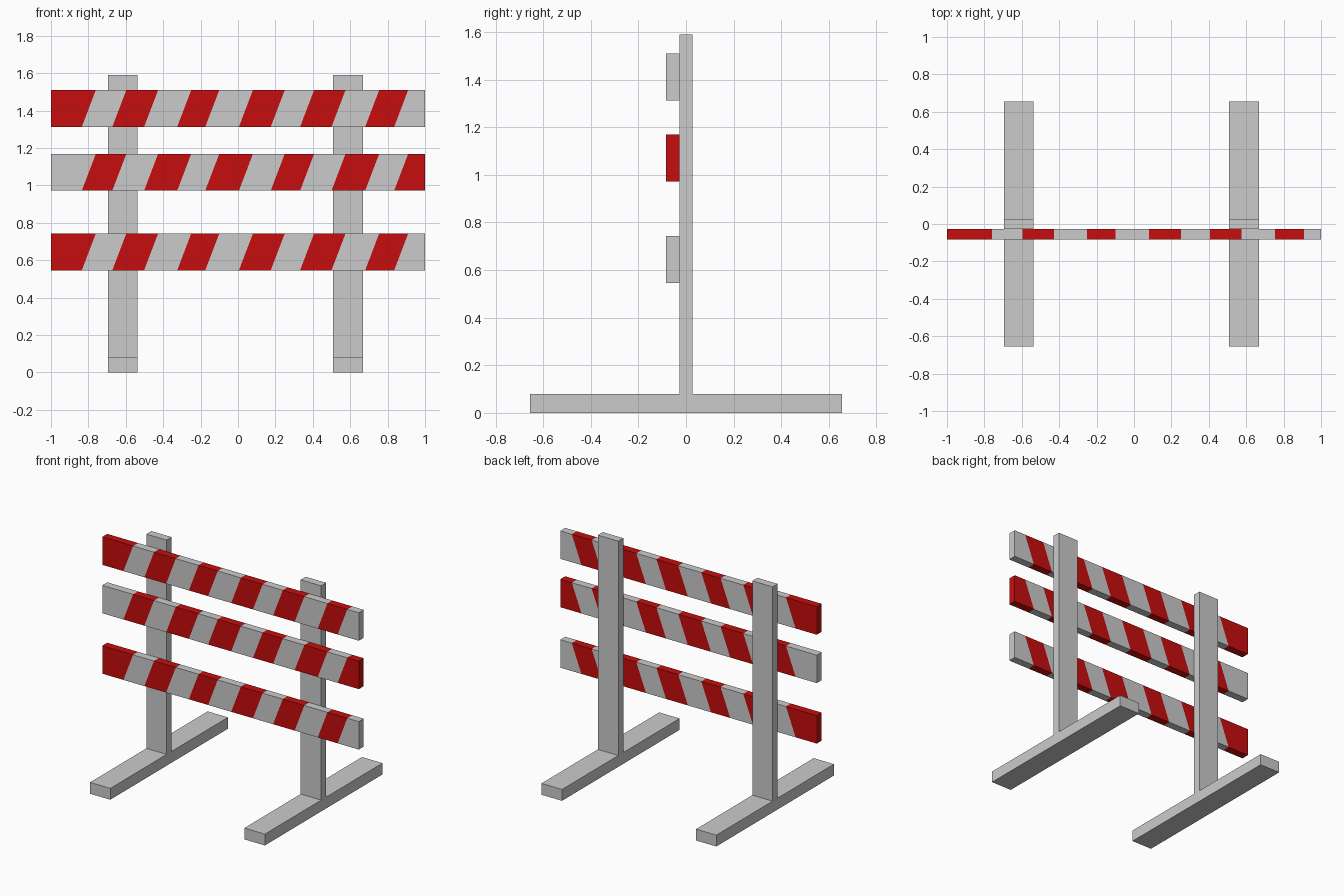
import bpy, bmesh

if "Cube" in bpy.data.objects:
    bpy.data.objects.remove(bpy.data.objects["Cube"])


def material(name, color):
    m = bpy.data.materials.new(name)
    m.diffuse_color = (*color, 1.0)
    m.use_nodes = True
    m.node_tree.nodes["Principled BSDF"].inputs["Base Color"].default_value = m.diffuse_color
    return m


GREY = material("light_grey", (0.6, 0.6, 0.6))
RED = material("red", (0.57, 0.004, 0.004))


def finish(name, bm, mats):
    bmesh.ops.recalc_face_normals(bm, faces=bm.faces[:])
    me = bpy.data.meshes.new(name)
    bm.to_mesh(me)
    bm.free()
    for m in mats:
        me.materials.append(m)
    ob = bpy.data.objects.new(name, me)
    bpy.context.collection.objects.link(ob)
    return ob


def box(name, x, y, z):
    bm = bmesh.new()
    bmesh.ops.create_cube(bm, size=1.0)
    for v in bm.verts:
        for i, (lo, hi) in enumerate((x, y, z)):
            v.co[i] = hi if v.co[i] > 0 else lo
    finish(name, bm, [GREY])


# Stripe boundaries along the top edge of a board; lower edge leans left
CUTS = [-0.76, -0.597, -0.427, -0.25, -0.1, 0.08, 0.25, 0.407, 0.575, 0.755, 0.91]
LEAN = 0.075


def board(name, z0, z1, red_first, y0=-0.083, y1=-0.028):
    bm = bmesh.new()
    edges = [(-1, -1)] + [(c - LEAN, c) for c in CUTS] + [(1, 1)]
    rings = [[bm.verts.new(p) for p in ((b, y0, z0), (b, y1, z0), (t, y1, z1), (t, y0, z1))]
             for b, t in edges]
    # Alternate colours, one sloped slice at a time
    for i, (a, b) in enumerate(zip(rings, rings[1:])):
        faces = [bm.faces.new((a[k], a[(k + 1) % 4], b[(k + 1) % 4], b[k])) for k in range(4)]
        if i == 0:
            faces.append(bm.faces.new(a))
        if i == len(rings) - 2:
            faces.append(bm.faces.new(b))
        for f in faces:
            f.material_index = int((i % 2 == 0) == red_first)
    finish(name, bm, [GREY, RED])


# Posts standing on long feet
for side, x in (("left", (-0.695, -0.537)), ("right", (0.508, 0.668))):
    box(side + "_foot", x, (-0.655, 0.655), (0.0, 0.08))
    box(side + "_post", x, (-0.028, 0.028), (0.08, 1.59))

# Striped boards, the middle one with swapped colours
board("top_board", 1.313, 1.51, True)
board("middle_board", 0.972, 1.169, False)
board("bottom_board", 0.546, 0.743, True)
